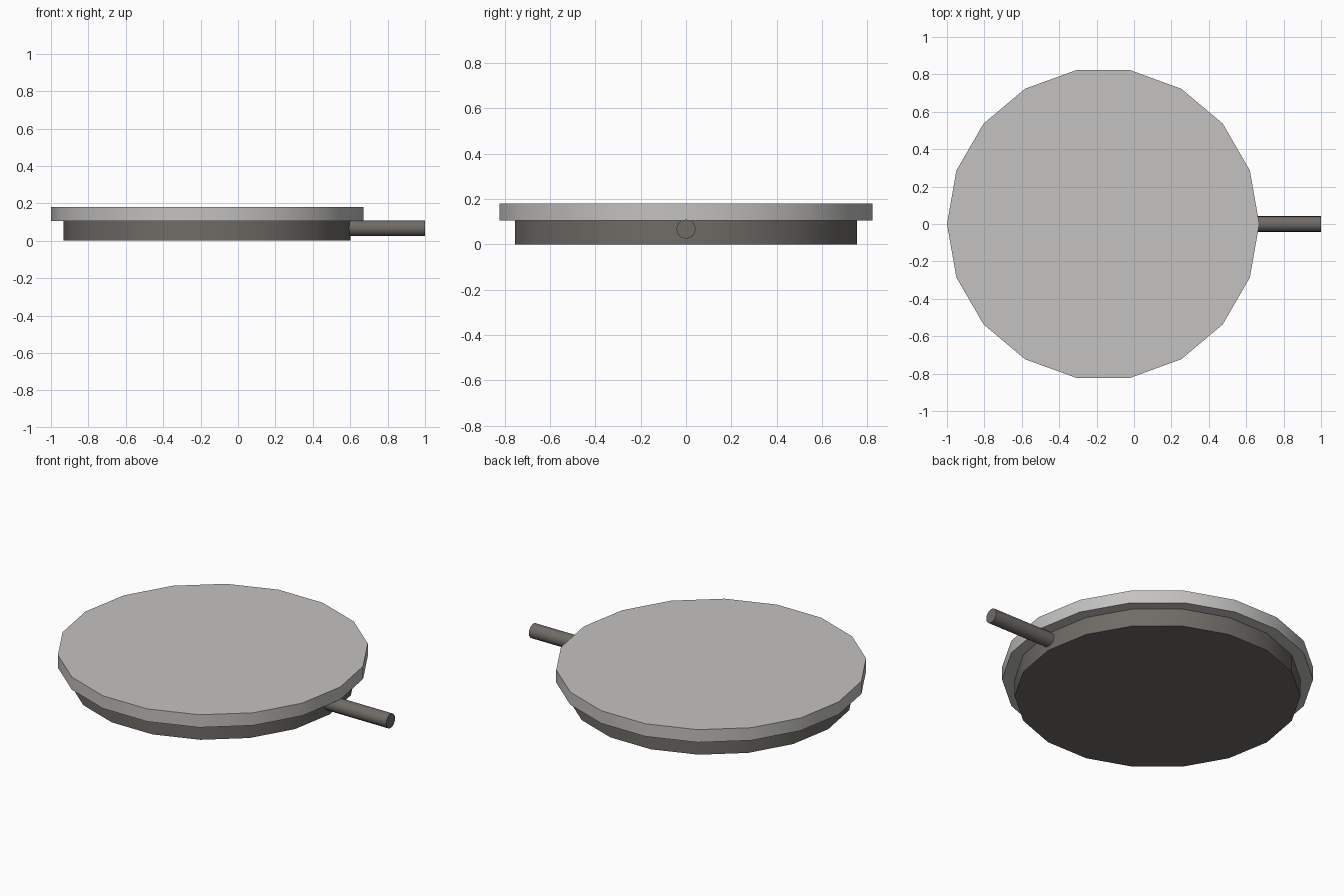
import bpy, math

if "Cube" in bpy.data.objects:
    bpy.data.objects.remove(bpy.data.objects["Cube"])

def material(name, rgb):
    m = bpy.data.materials.new(name)
    m.diffuse_color = (*rgb, 1)
    m.use_nodes = True
    m.node_tree.nodes["Principled BSDF"].inputs["Base Color"].default_value = m.diffuse_color
    return m

light = material("light_grey", (0.55, 0.54, 0.53))
dark = material("dark_grey", (0.16, 0.15, 0.135))

def cylinder(name, sides, radius, depth, loc, rot, mat):
    bpy.ops.mesh.primitive_cylinder_add(vertices=sides, radius=radius, depth=depth,
                                        location=loc, rotation=rot)
    ob = bpy.context.object
    ob.name = name
    ob.data.materials.append(mat)
    bpy.ops.object.shade_smooth_by_angle(angle=math.radians(35))
    return ob

CX = -0.165          # centre of the round parts
TURN = (0, 0, math.pi / 2)   # puts a corner on the x axis

# wide lid plate
cylinder("lid", 18, 0.835, 0.075, (CX, 0, 0.1425), TURN, light)
# narrower dish under the lid
cylinder("dish", 18, 0.767, 0.106, (CX, 0, 0.053), TURN, dark)
# round handle on the right, running into the dish
cylinder("handle", 16, 0.042, 0.45, (0.775, 0, 0.067), (0, math.pi / 2, 0), dark)
